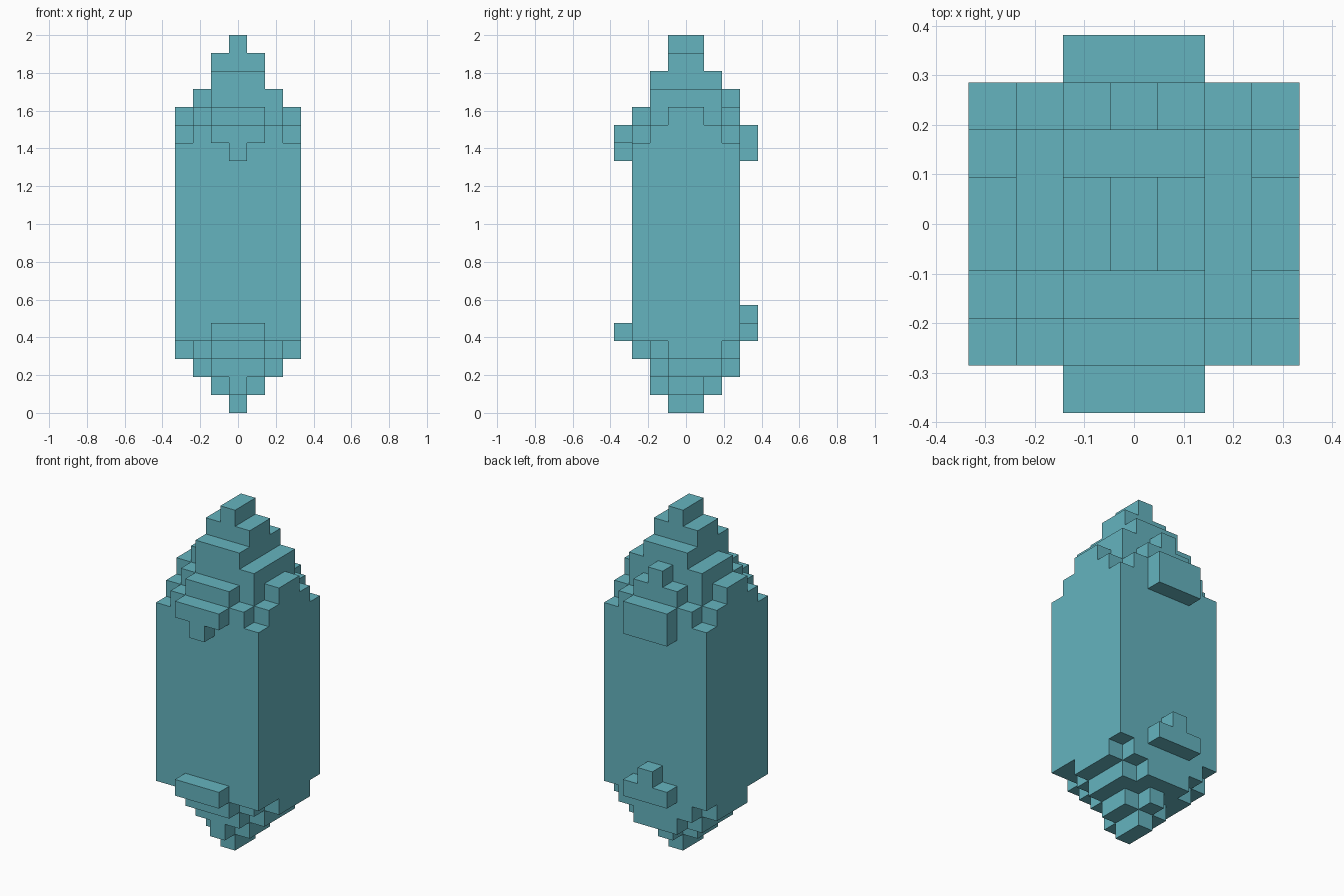
import bpy
import bmesh
from mathutils import Vector

U = 2 / 21  # edge length of one block

cube = bpy.data.objects.get("Cube")
if cube:
    bpy.data.objects.remove(cube, do_unlink=True)

teal = bpy.data.materials.new("crystal teal")
teal.use_nodes = True
colour = (0.130, 0.456, 0.521, 1)
teal.diffuse_color = colour
teal.node_tree.nodes["Principled BSDF"].inputs["Base Color"].default_value = colour


def blocks(half_x, y0, y1, z0, z1):
    """Block cells of a slab reaching half_x columns either side of the middle."""
    return {(x, y, z) for x in range(-half_x, half_x + 1)
            for y in range(y0, y1) for z in range(z0, z1)}


def build(name, cells):
    """Skin a set of blocks with its outer faces only and merge flat areas."""
    bm = bmesh.new()
    for cell in cells:
        for axis in range(3):
            for sign in (-1, 1):
                near = list(cell)
                near[axis] += sign
                if tuple(near) in cells:
                    continue
                normal, a, b = Vector(), Vector(), Vector()
                normal[axis] = sign / 2
                a[(axis + 1) % 3] = 0.5
                b[(axis + 2) % 3] = 0.5 * sign
                mid = Vector(cell) + Vector((0, 0.5, 0.5)) + normal
                corners = (mid - a - b, mid + a - b, mid + a + b, mid - a + b)
                bm.faces.new([bm.verts.new(c * U) for c in corners])
    bmesh.ops.remove_doubles(bm, verts=bm.verts, dist=U / 100)
    bmesh.ops.dissolve_limit(bm, angle_limit=0.01, verts=bm.verts, edges=bm.edges)
    mesh = bpy.data.meshes.new(name)
    bm.to_mesh(mesh)
    bm.free()
    mesh.materials.append(teal)
    bpy.context.collection.objects.link(bpy.data.objects.new(name, mesh))


# Main shaft
crystal = blocks(3, -3, 3, 4, 15)

# Stepped upper point
crystal |= blocks(3, -2, 2, 15, 16) | blocks(2, -3, 3, 15, 16)
crystal |= blocks(3, -1, 1, 16, 17) | blocks(2, -2, 2, 16, 17) | blocks(1, -3, 3, 16, 17)
crystal |= blocks(2, -2, 2, 17, 18) | blocks(0, 2, 3, 17, 18)
crystal -= {(-2, -2, 17)}
crystal |= blocks(1, -2, 2, 18, 19) | blocks(1, -1, 1, 19, 20) | blocks(0, -1, 1, 20, 21)

# Stepped lower point
crystal |= blocks(3, -1, 2, 3, 4) | blocks(2, -2, 3, 3, 4) | blocks(1, -3, 3, 3, 4)
crystal |= blocks(2, -1, 2, 2, 3) | blocks(1, -2, 3, 2, 3)
crystal |= blocks(1, -1, 1, 1, 2) | blocks(0, -2, 2, 1, 2) | blocks(0, -1, 1, 0, 1)

# Raised ledges on front and back
crystal |= blocks(1, -4, -3, 15, 16) | blocks(0, -4, -3, 14, 15)
crystal |= blocks(1, 3, 4, 14, 16)
crystal |= blocks(1, -4, -3, 4, 5)
crystal |= blocks(1, 3, 4, 4, 5) | blocks(0, 3, 4, 5, 6)

build("crystal", crystal)
